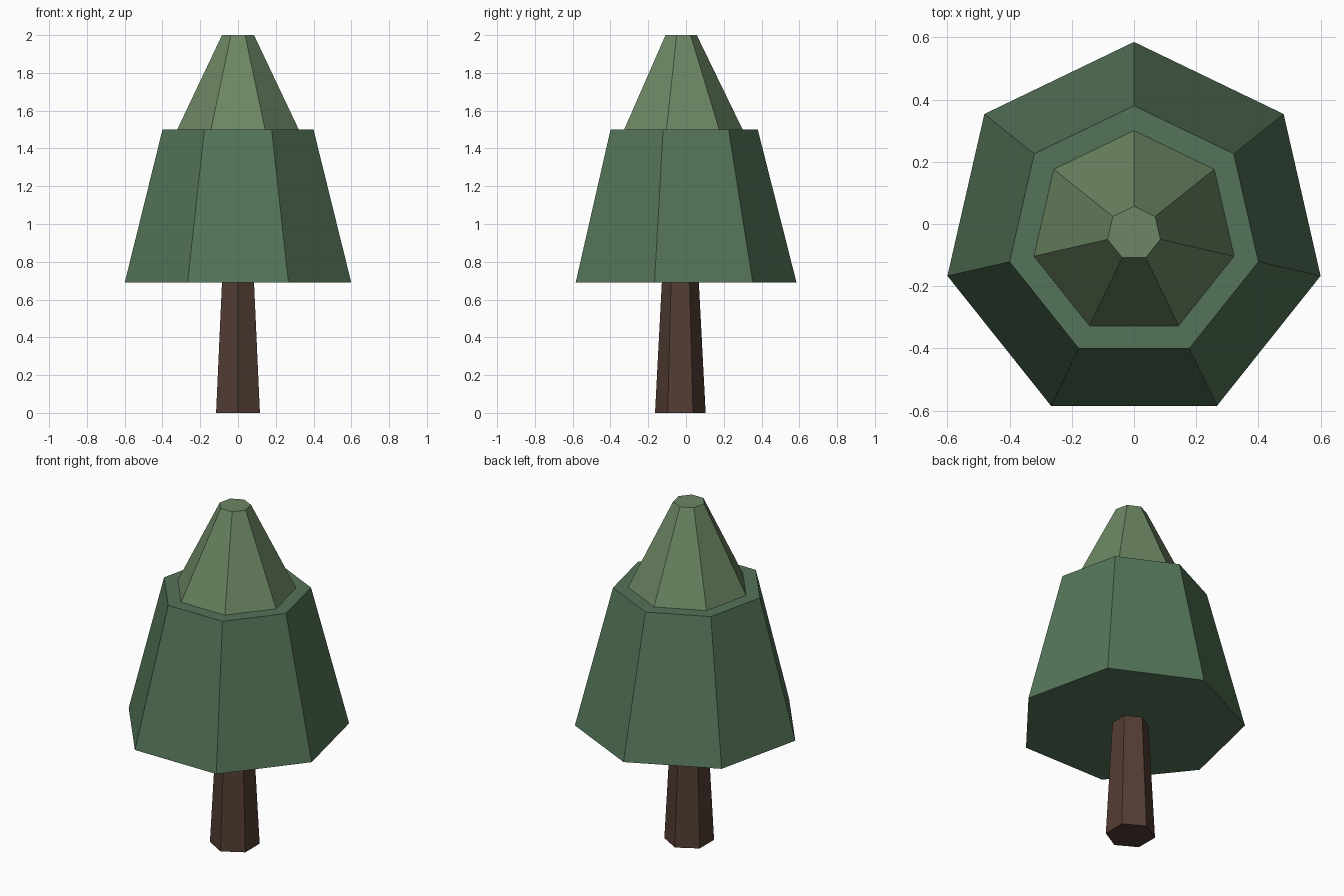
import bpy

if "Cube" in bpy.data.objects:
    bpy.data.objects.remove(bpy.data.objects["Cube"])

CENTRE_Y = -0.03


def tapered_prism(name, sides, r_bottom, r_top, z_bottom, z_top, colour):
    """Flat-faced frustum with one corner pointing to +y."""
    bpy.ops.mesh.primitive_cone_add(
        vertices=sides, radius1=r_bottom, radius2=r_top,
        depth=z_top - z_bottom,
        location=(0, CENTRE_Y, (z_bottom + z_top) / 2))
    obj = bpy.context.object
    obj.name = name
    mat = bpy.data.materials.new(name + "_colour")
    mat.diffuse_color = (*colour, 1)
    mat.use_nodes = True
    mat.node_tree.nodes["Principled BSDF"].inputs["Base Color"].default_value = mat.diffuse_color
    obj.data.materials.append(mat)
    return obj


# Six-sided trunk
tapered_prism("trunk", 6, 0.134, 0.098, 0.0, 0.69, (0.085, 0.046, 0.034))

# Two seven-sided foliage tiers
tapered_prism("lower_foliage", 7, 0.615, 0.41, 0.69, 1.5, (0.09, 0.175, 0.1))
tapered_prism("upper_foliage", 7, 0.33, 0.087, 1.5, 2.0, (0.15, 0.24, 0.125))
